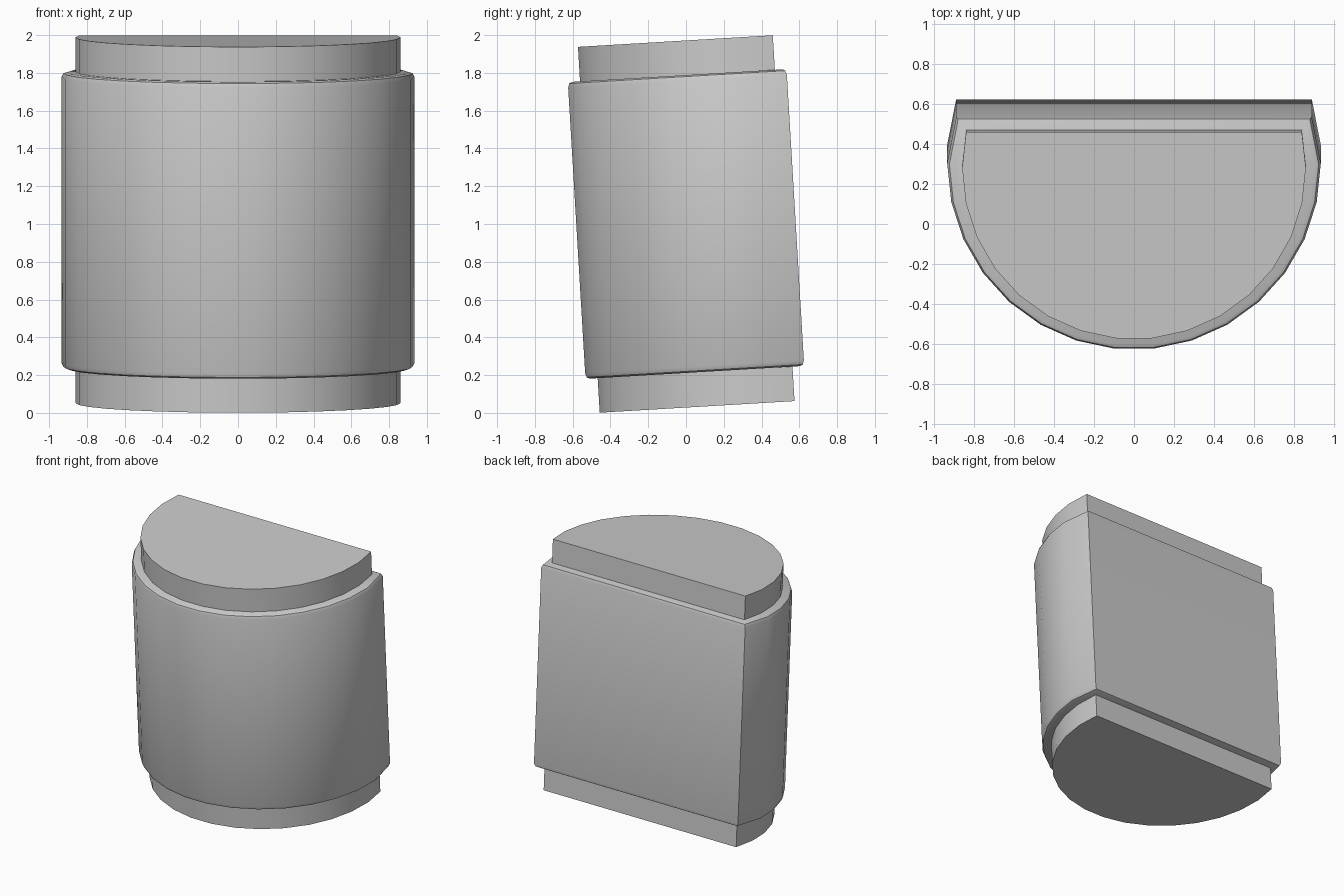
import bpy
import bmesh
from math import sin, cos, radians
from mathutils import Matrix

cube = bpy.data.objects.get("Cube")
if cube:
    bpy.data.objects.remove(cube)

TILT = Matrix.Translation((0, 0, 1)) @ Matrix.Rotation(radians(3.4), 4, 'X')

grey = bpy.data.materials.new("plain_grey")
grey.use_nodes = True
COLOUR = (0.6, 0.6, 0.6, 1)
grey.diffuse_color = COLOUR
grey.node_tree.nodes["Principled BSDF"].inputs["Base Color"].default_value = COLOUR


def d_outline(radius, centre_y, corner):
    """D shape: faceted round front, straight flat back."""
    right = [(radius * sin(radians(a)), centre_y - radius * cos(radians(a)))
             for a in range(6, 91, 12)] + [corner]
    return right + [(-x, y) for x, y in reversed(right)]


def loft(name, outline, sections):
    """Stack scaled copies of the outline and close both ends."""
    bm = bmesh.new()
    rings = [[bm.verts.new((x * s, y * s, z)) for x, y in outline]
             for s, z in sections]
    n = len(outline)
    for low, high in zip(rings, rings[1:]):
        for i in range(n):
            j = (i + 1) % n
            bm.faces.new((low[i], low[j], high[j], high[i]))
    bm.faces.new(rings[0][::-1])
    bm.faces.new(rings[-1])
    bmesh.ops.recalc_face_normals(bm, faces=bm.faces)
    bm.transform(TILT)
    mesh = bpy.data.meshes.new(name)
    bm.to_mesh(mesh)
    bm.free()
    mesh.materials.append(grey)
    obj = bpy.data.objects.new(name, mesh)
    bpy.context.collection.objects.link(obj)
    bpy.ops.object.select_all(action='DESELECT')
    obj.select_set(True)
    bpy.context.view_layer.objects.active = obj
    bpy.ops.object.shade_smooth_by_angle(angle=radians(40))
    return obj


# Inner core showing at both ends
loft("inner_core", d_outline(0.86, 0.34, (0.84, 0.518)),
     [(1, -0.97), (1, 0.97)])

# Wider sleeve with rounded rims
rim = [(0.962, 0.787), (0.988, 0.779), (1, 0.757)]
loft("outer_sleeve", d_outline(0.935, 0.35, (0.89, 0.58)),
     [(s, -z) for s, z in rim] + rim[::-1])
